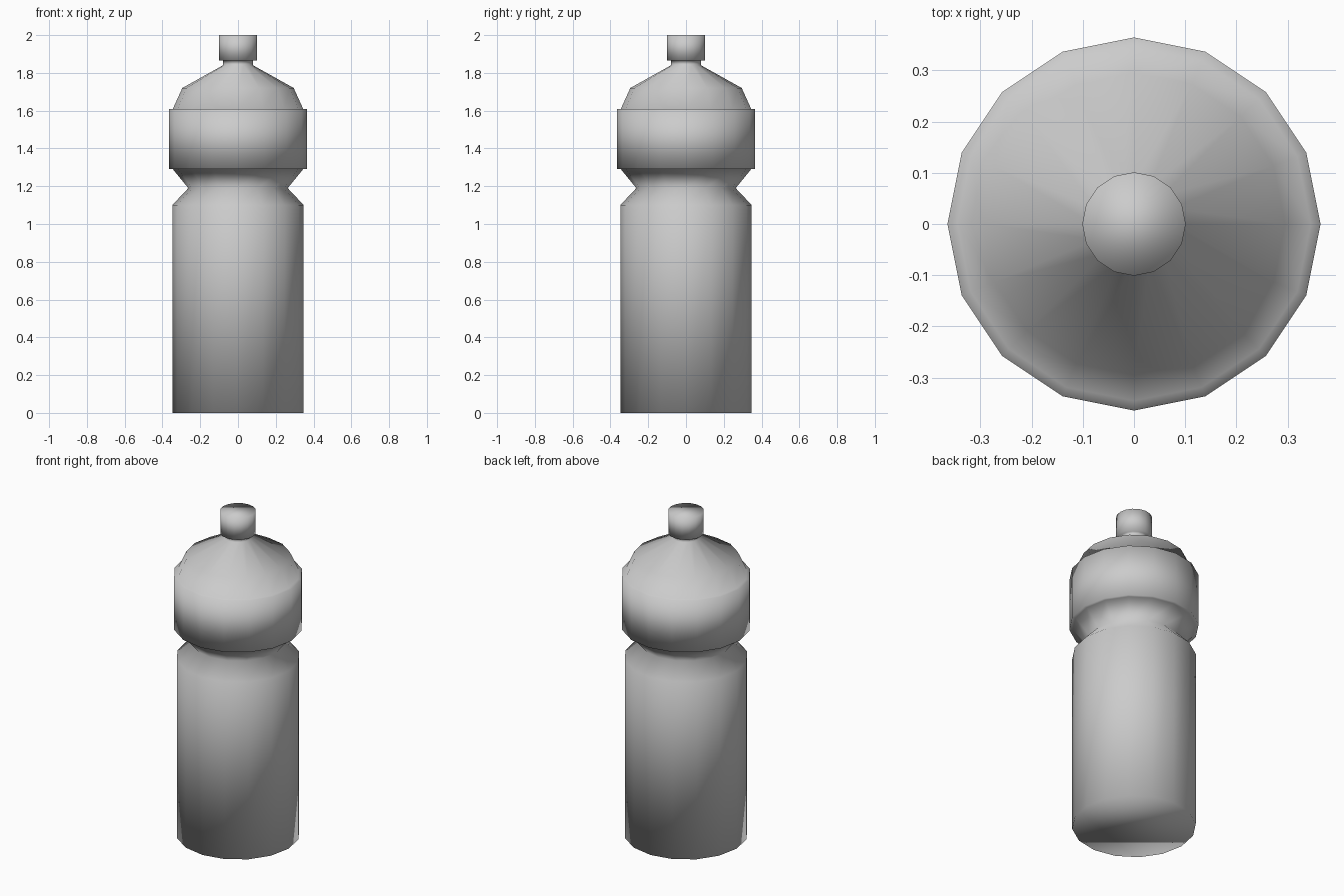
import bpy, bmesh
from math import cos, sin, pi

if "Cube" in bpy.data.objects:
    bpy.data.objects.remove(bpy.data.objects["Cube"])

SIDES = 16


def lathe(name, profile):
    """Revolve (radius, height) points into a closed, smooth 16-sided solid."""
    bm = bmesh.new()
    rings = []
    for r, z in profile:
        rings.append([bm.verts.new((r * cos(2 * pi * i / SIDES),
                                    r * sin(2 * pi * i / SIDES), z))
                      for i in range(SIDES)])
    for low, high in zip(rings, rings[1:]):
        for i in range(SIDES):
            j = (i + 1) % SIDES
            bm.faces.new((low[i], low[j], high[j], high[i]))
    bm.faces.new(rings[0][::-1])
    bm.faces.new(rings[-1])
    for face in bm.faces:
        face.smooth = True
    mesh = bpy.data.meshes.new(name)
    bm.to_mesh(mesh)
    bm.free()
    obj = bpy.data.objects.new(name, mesh)
    bpy.context.collection.objects.link(obj)
    return obj


# Bottle: straight body, pinched grip, wide lid band, domed shoulder,
# short neck and drinking spout as one continuous skin
lathe("bottle", [
    (0.348, 0.0), (0.348, 1.10),      # body
    (0.263, 1.19), (0.345, 1.29),     # grip groove
    (0.364, 1.29), (0.364, 1.61),     # lid band
    (0.345, 1.61), (0.295, 1.72),     # shoulder
    (0.08, 1.84), (0.08, 1.865),      # neck
    (0.101, 1.865), (0.101, 2.0),     # spout
])
